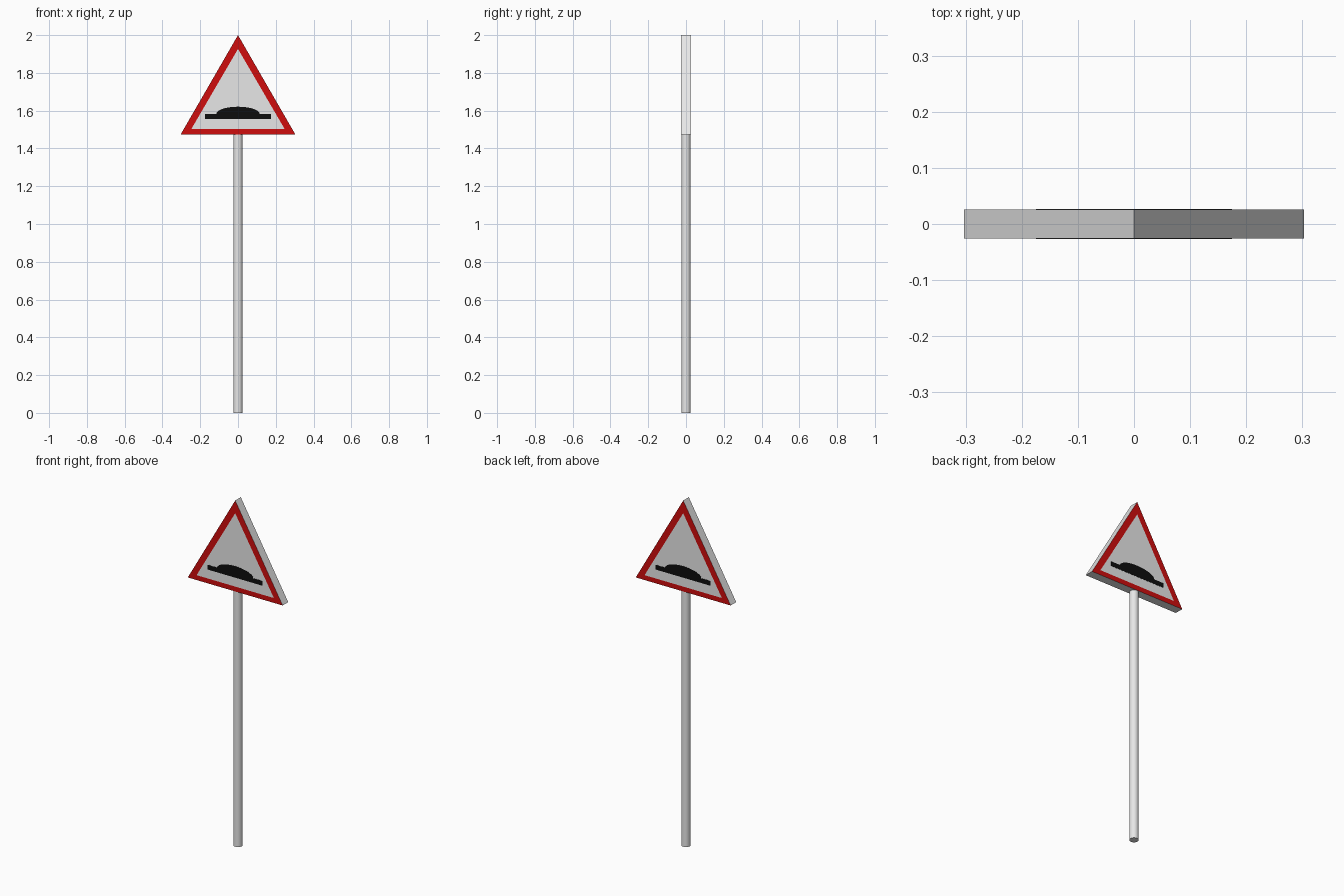
import bpy, bmesh, math

if "Cube" in bpy.data.objects:
    bpy.data.objects.remove(bpy.data.objects["Cube"])

def material(name, rgb):
    m = bpy.data.materials.new(name)
    m.diffuse_color = (*rgb, 1)
    m.use_nodes = True
    m.node_tree.nodes["Principled BSDF"].inputs["Base Color"].default_value = m.diffuse_color
    return m

GREY = material("light_grey", (0.8, 0.8, 0.8))
RED = material("red", (0.62, 0.004, 0.004))
BLACK = material("black", (0.004, 0.004, 0.004))

def make_object(name, bm, mats):
    bmesh.ops.recalc_face_normals(bm, faces=bm.faces[:])
    mesh = bpy.data.meshes.new(name)
    bm.to_mesh(mesh)
    bm.free()
    for m in mats:
        mesh.materials.append(m)
    ob = bpy.data.objects.new(name, mesh)
    bpy.context.collection.objects.link(ob)
    return ob

HALF = 0.0255   # half the thickness of the sign
BASE = 1.475    # lower edge of the sign

# Sign panel: triangular prism with a red border cut into both faces
outer = [(-0.303, BASE), (0.303, BASE), (0, 2.0)]
inner = [(-0.247, 1.503), (0.247, 1.503), (0, 1.927)]
bm = bmesh.new()
rims = []
for y in (-HALF, HALF):
    o = [bm.verts.new((x, y, z)) for x, z in outer]
    i = [bm.verts.new((x, y, z)) for x, z in inner]
    bm.faces.new(i)
    for k in range(3):
        n = (k + 1) % 3
        bm.faces.new((o[k], o[n], i[n], i[k])).material_index = 1
    rims.append(o)
for k in range(3):
    n = (k + 1) % 3
    bm.faces.new((rims[0][k], rims[0][n], rims[1][n], rims[1][k]))
make_object("sign_panel", bm, [GREY, RED])

# Speed bump symbol: flat bar with a low arch, as a thin plate on each face
arch = [(0.115 * math.cos(math.pi * t / 14), 1.582 + 0.039 * math.sin(math.pi * t / 14))
        for t in range(15)]
profile = [(-0.175, 1.555), (0.175, 1.555), (0.175, 1.582)] + arch + [(-0.175, 1.582)]
for name, side in (("front_bump_symbol", -1), ("back_bump_symbol", 1)):
    bm = bmesh.new()
    face = bm.faces.new([bm.verts.new((x, side * (HALF - 0.001), z)) for x, z in profile])
    ext = bmesh.ops.extrude_face_region(bm, geom=[face])
    verts = [g for g in ext["geom"] if isinstance(g, bmesh.types.BMVert)]
    bmesh.ops.translate(bm, verts=verts, vec=(0, side * 0.002, 0))
    make_object(name, bm, [BLACK])

# Post
bpy.ops.mesh.primitive_cylinder_add(vertices=16, radius=0.0245, depth=BASE + 0.005,
                                    location=(0, 0, (BASE + 0.005) / 2))
post = bpy.context.object
post.name = "post"
post.data.materials.append(GREY)
bpy.ops.object.shade_smooth_by_angle(angle=math.radians(40))
